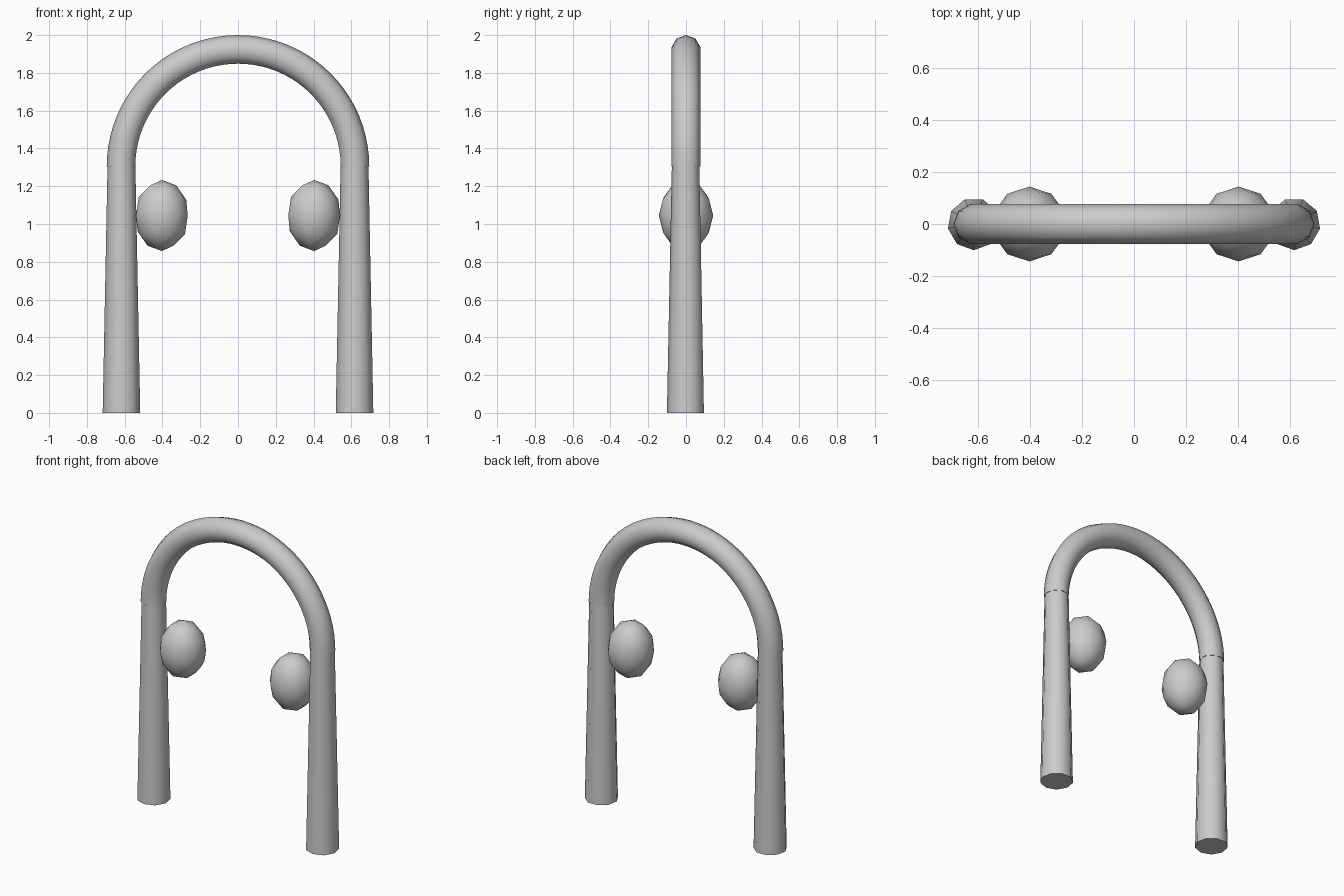
import bpy, bmesh, math

if "Cube" in bpy.data.objects:
    bpy.data.objects.remove(bpy.data.objects["Cube"])

LEG_X, ARCH_Z = 0.617, 1.305
TUBE_R, SIDES, STEPS = 0.078, 9, 40


def smooth(obj):
    bpy.ops.object.select_all(action='DESELECT')
    obj.select_set(True)
    bpy.context.view_layer.objects.active = obj
    bpy.ops.object.shade_smooth_by_angle(angle=math.radians(60))


# Tapered nine-sided legs and faceted egg-shaped knobs, one pair per side
for side, name in ((-1, "left"), (1, "right")):
    bpy.ops.mesh.primitive_cone_add(vertices=9, radius1=0.101, radius2=0.075,
                                    depth=ARCH_Z, location=(side * LEG_X, 0, ARCH_Z / 2),
                                    rotation=(0, 0, math.pi))
    leg = bpy.context.object
    leg.name = name + "_leg"
    smooth(leg)

    bpy.ops.mesh.primitive_ico_sphere_add(subdivisions=2, radius=1,
                                          location=(side * 0.403, 0, 1.045))
    knob = bpy.context.object
    knob.name = name + "_knob"
    knob.scale = (0.144, 0.144, 0.188)
    smooth(knob)

# Half-ring arch swept from one leg top to the other
bm = bmesh.new()
rings = []
for i in range(STEPS + 1):
    a = math.pi * i / STEPS
    ring = []
    for j in range(SIDES):
        t = 2 * math.pi * j / SIDES
        r = LEG_X + TUBE_R * math.cos(t)
        ring.append(bm.verts.new((r * math.cos(a), TUBE_R * math.sin(t),
                                  ARCH_Z + r * math.sin(a))))
    rings.append(ring)
for a, b in zip(rings, rings[1:]):
    for j in range(SIDES):
        k = (j + 1) % SIDES
        bm.faces.new((a[j], a[k], b[k], b[j]))
bm.faces.new(rings[0])
bm.faces.new(rings[-1])
bmesh.ops.recalc_face_normals(bm, faces=bm.faces)
mesh = bpy.data.meshes.new("arch")
bm.to_mesh(mesh)
bm.free()
arch = bpy.data.objects.new("arch", mesh)
bpy.context.collection.objects.link(arch)
smooth(arch)
